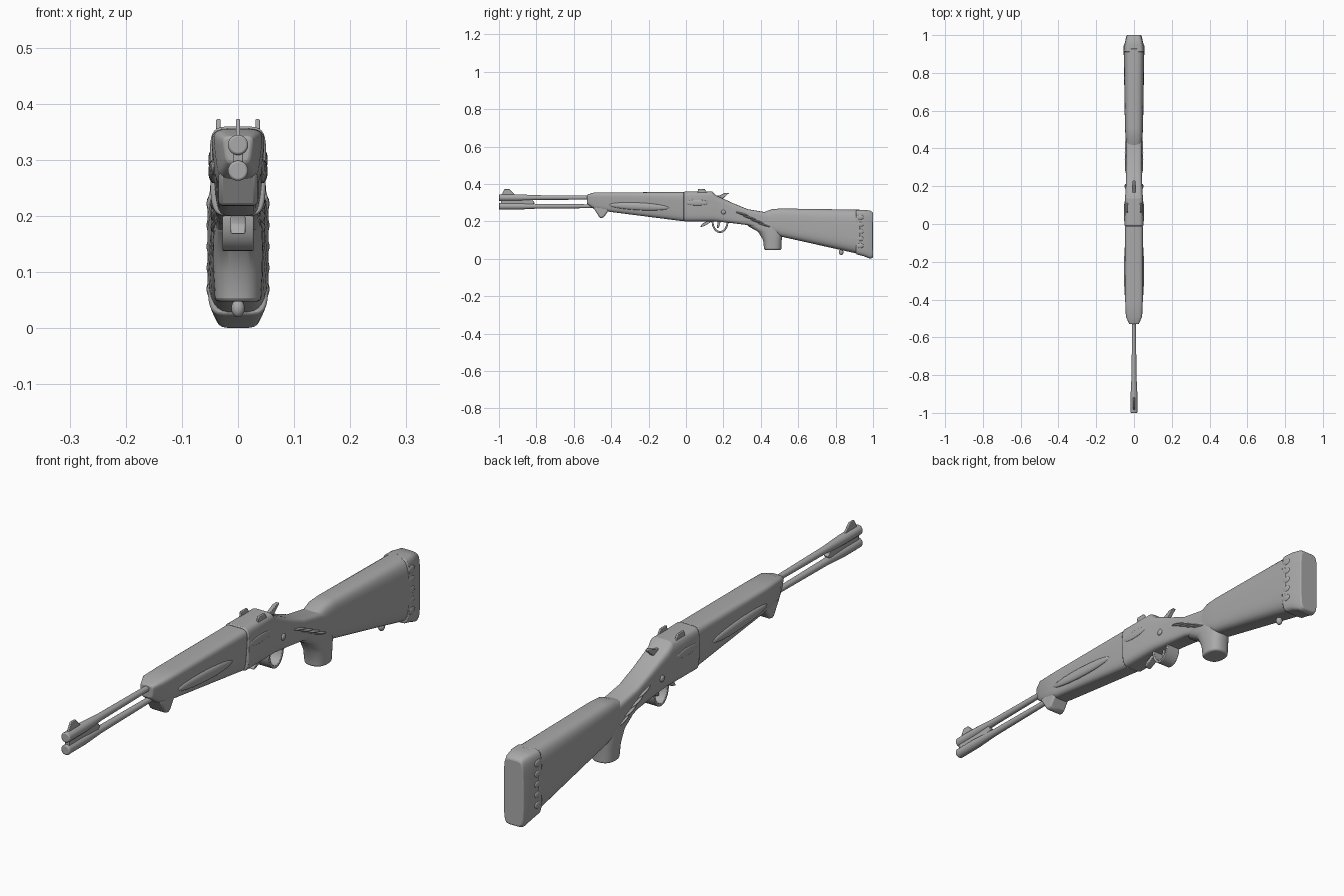
import bpy, bmesh, math
from mathutils import Vector, Matrix

cube = bpy.data.objects.get("Cube")
if cube:
    bpy.data.objects.remove(cube)

grey = bpy.data.materials.new("steel grey")
grey.use_nodes = True
grey.diffuse_color = (.4, .4, .4, 1)
grey.node_tree.nodes["Principled BSDF"].inputs["Base Color"].default_value = grey.diffuse_color

# Shared heights and stations along the length
deck, floor, bore, magazine = .36, .2, .327, .281
muzzle, lip, breech, wrist, butt = -1, -.53, -.01, .4, 1


def finish(name, bm):
    bmesh.ops.recalc_face_normals(bm, faces=bm.faces[:])
    mesh = bpy.data.meshes.new(name)
    bm.to_mesh(mesh)
    bm.free()
    mesh.materials.append(grey)
    mesh.shade_smooth()
    mesh.set_sharp_from_angle(angle=math.radians(35))
    obj = bpy.data.objects.new(name, mesh)
    bpy.context.collection.objects.link(obj)
    return obj


def soften(obj, width):
    mod = obj.modifiers.new("soft edges", "BEVEL")
    mod.width, mod.segments, mod.limit_method = width, 2, "ANGLE"


def signed_power(value, exponent):
    return math.copysign(abs(value) ** exponent, value)


def loft(name, sections, power, taper=1.0, upright=False, edge=.004, sides=32):
    """Skin rounded sections given as (position, low, high, half width)."""
    bm = bmesh.new()
    rings = []
    for position, low, high, half in sections:
        ring = []
        for i in range(sides):
            angle = math.tau * (i + .5) / sides
            u = signed_power(math.cos(angle), 2 / power)
            v = signed_power(math.sin(angle), 2 / power)
            width = half * (1 + (taper - 1) * (1 - v) / 2)
            across = (low + high + v * (high - low)) / 2
            spot = (across, position) if upright else (position, across)
            ring.append(bm.verts.new((u * width, *spot)))
        rings.append(ring)
    for near, far in zip(rings, rings[1:]):
        for i in range(sides):
            bm.faces.new((near[i - 1], near[i], far[i], far[i - 1]))
    bm.faces.new(rings[0])
    bm.faces.new(rings[-1])
    obj = finish(name, bm)
    soften(obj, edge)
    return obj


def plate(name, outline, half, x=0, edge=.002):
    """Extrude a side outline of (y, z) points across x."""
    bm = bmesh.new()
    face = bm.faces.new([bm.verts.new((x - half, y, z)) for y, z in outline])
    moved = bmesh.ops.extrude_face_region(bm, geom=[face])["geom"]
    corners = [v for v in moved if isinstance(v, bmesh.types.BMVert)]
    bmesh.ops.translate(bm, vec=Vector((2 * half, 0, 0)), verts=corners)
    soften(finish(name, bm), edge)


def mound(name, centre, radii, pitch=0):
    """Place a stretched ball, tilted about x by pitch."""
    bm = bmesh.new()
    bmesh.ops.create_uvsphere(bm, u_segments=24, v_segments=12, radius=1)
    turn = Matrix.Translation(centre) @ Matrix.Rotation(pitch, 4, "X")
    bmesh.ops.transform(bm, matrix=turn @ Matrix.Diagonal((*radii, 1)), verts=bm.verts)
    return finish(name, bm)


def tube(name, height):
    """Round tube, swelling towards the muzzle."""
    stations = ((muzzle, .018), (-.9, .018), (-.8, .013), (lip + .05, .01))
    loft(name, [(y, height - r, height + r, r) for y, r in stations], power=2)


# Barrel, magazine tube, muzzle web and front sight
tube("barrel", bore)
tube("magazine_tube", magazine)
plate("muzzle_web", [(muzzle + .01, magazine), (-.83, magazine), (-.81, .3),
                     (-.83, bore), (muzzle + .01, bore)], half=.009)
plate("front_sight", [(muzzle + .005, bore), (-.97, .373), (-.945, .373), (-.9, bore)],
      half=.004)

# Fore-end: shell, hanging front lip and side ribs
loft("fore_end", [(lip, .295, .342, .027), (-.49, .265, .355, .046),
                  (-.4, .25, .355, .05), (breech, floor, .357, .05)],
     power=5, taper=.76)
plate("fore_end_lip", [(-.5, .28), (-.46, .217), (-.44, .22), (wrist * -1, .28)],
      half=.035, edge=.008)
for side in (-1, 1):
    mound("fore_end_side_rib", (side * .043, -.25, .28), (.01, .16, .02), pitch=-.05)

# Receiver, sloping into the wrist
loft("receiver", [(breech, floor, deck, .051), (.14, floor, deck, .049),
                  (.16, floor, .34, .046), (.25, .19, .298, .043),
                  (.33, .18, .265, .042), (wrist + .05, .14, .245, .043)],
     power=5, taper=.95)
for side in (-1, 1):
    plate("rear_sight_ear", [(.06, deck - .01), (.065, .373), (.1, .373), (.115, deck - .01)],
          half=.004, x=side * .035)
    mound("receiver_pin", (side * .044, .2, .25), (.006, .012, .012))
    mound("receiver_side_rib", (side * .049, .06, .3), (.004, .06, .015))

# Hammer, trigger and lever tip
plate("hammer", [(.14, .31), (.15, .335), (.18, .339), (.21, .353), (.232, .353),
                 (.195, .32), (.19, .3)], half=.007)
plate("trigger", [(.17, floor), (.165, .165), (.175, .165), (.186, floor)], half=.007)
plate("lever_tip", [(.11, floor), (.085, .186), (.075, .168), (.1, .176), (.14, floor)],
      half=.013)

# Trigger guard: half a ring under the receiver
guard_outer, guard_inner = [], []
for i in range(17):
    angle = math.pi * (1 + i / 16)
    for rim, radius in ((guard_outer, .045), (guard_inner, .035)):
        rim.append((.182 + radius * math.cos(angle),
                    floor + (radius + .017) * math.sin(angle)))
plate("trigger_guard", guard_outer + guard_inner[::-1], half=.028)

# Pistol grip with raised bands
loft("pistol_grip", [(.048, .418, .51, .041), (.1, .412, .512, .044),
                     (.145, .385, .52, .045), (.175, .33, .52, .044),
                     (.22, .32, .48, .038)], power=2.4, upright=True, edge=.006)
for i in range(4):
    mound("grip_band", (0, wrist + .02 - i * .04, .18 + i * .02), (.049, .07, .01), pitch=-.3)

# Shoulder stock, butt pad and sling stud
loft("stock", [(wrist, .16, .243, .037), (.46, .135, .266, .045),
               (.51, .118, .269, .048), (.93, .024, .263, .055)], power=3.6)
loft("butt_pad", [(.91, .024, .262, .055), (.95, .014, .262, .051),
                  (.985, 0, .258, .043), (butt, .006, .247, .039)], power=6)
for side in (-1, 1):
    for i in range(5):
        mound("pad_scallop", (side * .051, .93, .07 + i * .038), (.005, .02, .013))
mound("sling_stud", (0, .83, .036), (.012, .012, .016))
